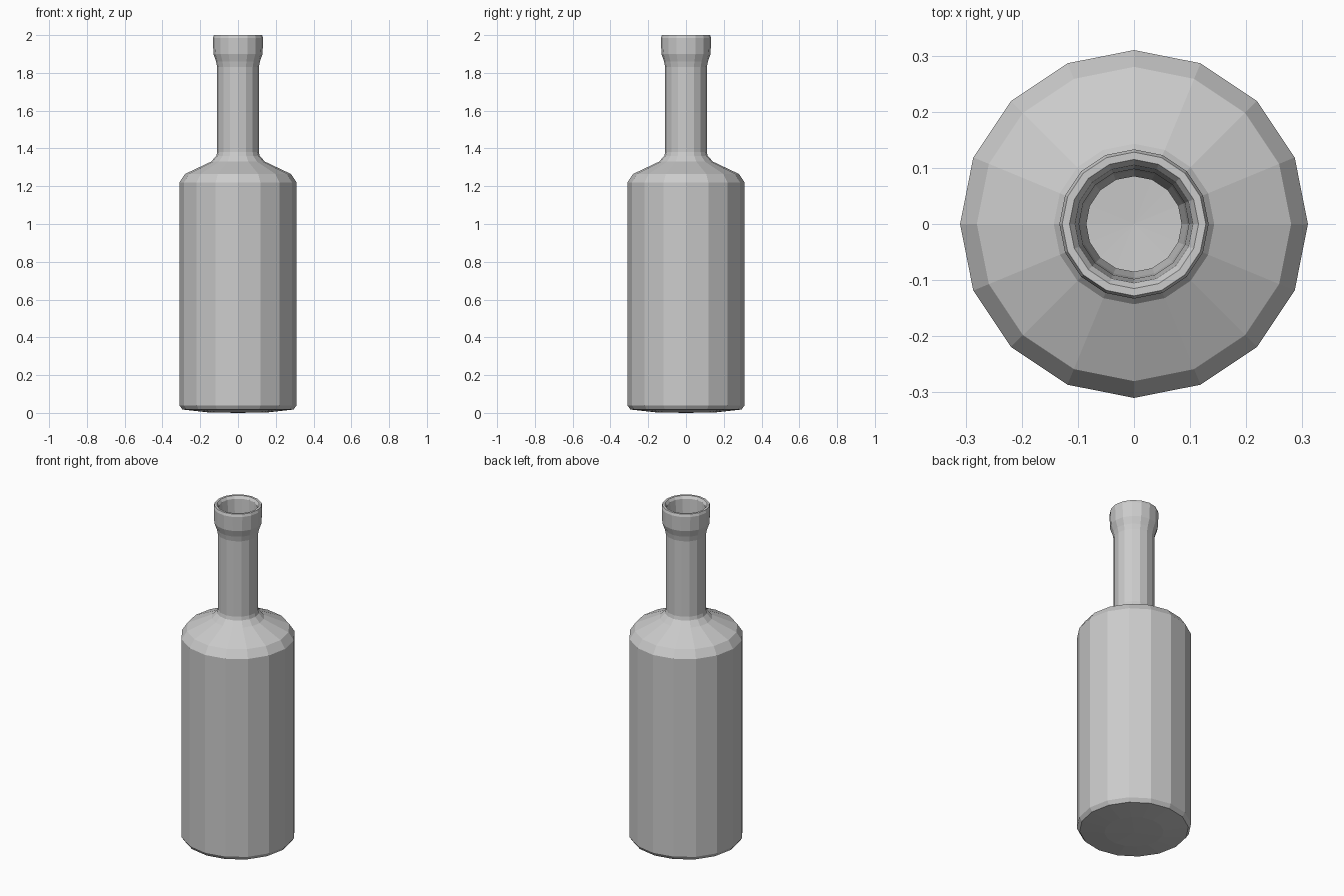
import bpy, bmesh, math

if "Cube" in bpy.data.objects:
    bpy.data.objects.remove(bpy.data.objects["Cube"])

SIDES = 16

# Profile (radius, height): outside from base to lip, then down the inside wall
profile = [
    (0.0, 0.0), (0.16, 0.003), (0.295, 0.018), (0.31, 0.04),    # base
    (0.31, 1.22), (0.28, 1.265), (0.143, 1.33), (0.115, 1.36),  # body, shoulder
    (0.11, 1.38), (0.11, 1.83), (0.116, 1.86), (0.130, 1.90),   # neck
    (0.133, 1.985), (0.128, 2.0), (0.115, 2.0), (0.105, 1.985), # lip
    (0.098, 1.86), (0.095, 1.42), (0.085, 1.35),                # inner neck
    (0.26, 1.25), (0.29, 1.21), (0.29, 0.05), (0.0, 0.035),     # inner body
]


def lathe(name, points, sides):
    bm = bmesh.new()
    rings = []
    for r, z in points:
        count = sides if r > 0 else 1
        rings.append([bm.verts.new((r * math.cos(2 * math.pi * i / sides),
                                    r * math.sin(2 * math.pi * i / sides), z))
                      for i in range(count)])
    for a, b in zip(rings, rings[1:]):
        for i in range(sides):
            j = (i + 1) % sides
            quad = [a[i % len(a)], a[j % len(a)], b[j % len(b)], b[i % len(b)]]
            bm.faces.new(list(dict.fromkeys(quad)))
    bmesh.ops.recalc_face_normals(bm, faces=bm.faces)
    mesh = bpy.data.meshes.new(name)
    bm.to_mesh(mesh)
    bm.free()
    obj = bpy.data.objects.new(name, mesh)
    bpy.context.collection.objects.link(obj)
    return obj


# Hollow bottle with flat facets
lathe("bottle", profile, SIDES)
